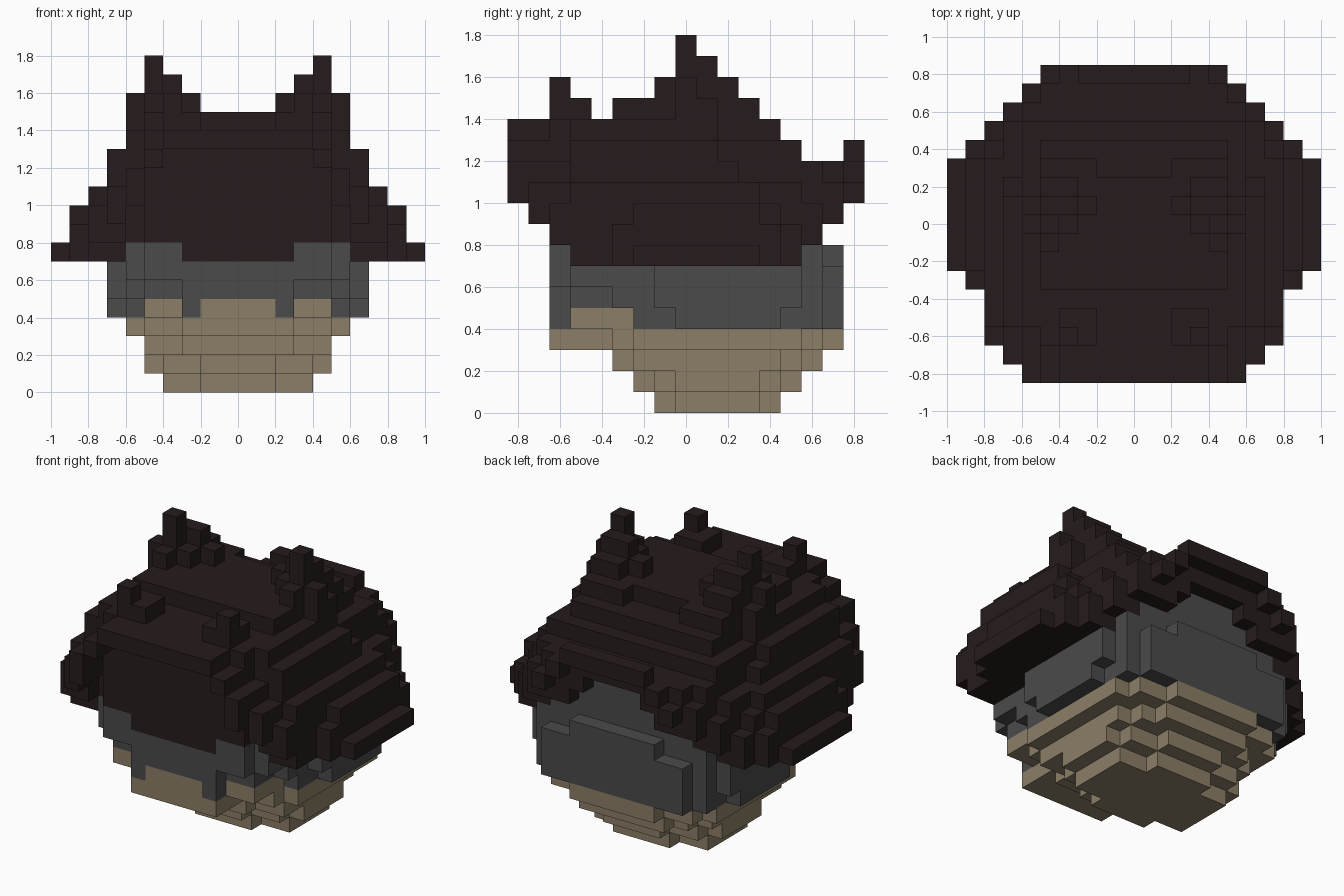
import bpy, bmesh, math

if "Cube" in bpy.data.objects:
    bpy.data.objects.remove(bpy.data.objects["Cube"], do_unlink=True)

UNIT = 0.1  # size of one block


def material(name, color):
    m = bpy.data.materials.new(name)
    m.diffuse_color = (*color, 1)
    m.use_nodes = True
    bsdf = m.node_tree.nodes["Principled BSDF"]
    bsdf.inputs["Base Color"].default_value = (*color, 1)
    bsdf.inputs["Roughness"].default_value = 0.9
    return m


cells = {}  # block position -> part name


def fill(part, *boxes):
    """Boxes are (x0, x1, y0, y1, z0, z1) in blocks, mirrored in x; y counts from the front."""
    for x0, x1, y0, y1, z0, z1 in boxes:
        for x in range(x0, x1):
            for y in range(y0, y1):
                for z in range(z0, z1):
                    cells[(x, y, z)] = part
                    cells[(-1 - x, y, z)] = part


# Stepped tan bowl, with the chin slab reaching forward
fill("base",
     (0, 4, 8, 12, 0, 1), (0, 2, 7, 13, 0, 1),
     (0, 5, 8, 12, 1, 2), (0, 4, 7, 13, 1, 2), (0, 2, 6, 14, 1, 2),
     (0, 5, 6, 13, 2, 3), (0, 4, 6, 14, 2, 3), (0, 3, 5, 15, 2, 3),
     (0, 6, 6, 14, 3, 4), (0, 5, 5, 15, 3, 4), (0, 3, 2, 16, 3, 4))

# Grey walls, with back slab and ledge
fill("walls",
     (0, 7, 8, 13, 4, 5), (0, 7, 7, 14, 5, 7),
     (0, 6, 6, 15, 4, 5), (0, 6, 5, 15, 5, 6), (0, 6, 3, 15, 6, 8),
     (0, 5, 3, 16, 4, 7), (0, 3, 2, 16, 4, 8), (0, 5, 2, 5, 6, 8))

# Tan lower front between the grey teeth
fill("base", (3, 5, 3, 6, 4, 5), (0, 2, 2, 6, 4, 5))

# Dark recessed front and the core under the roof
fill("roof", (0, 6, 3, 14, 8, 13), (0, 5, 2, 4, 8, 13), (0, 3, 2, 4, 7, 8))

# Grey wall under the back arch
fill("walls", (0, 5, 13, 15, 8, 11))

# Side eaves, stepping inward layer by layer
fill("roof",
     (6, 10, 6, 12, 7, 8), (6, 9, 5, 13, 7, 8), (6, 8, 3, 14, 7, 8),
     (6, 9, 5, 13, 8, 9), (6, 8, 2, 14, 8, 9), (6, 7, 2, 15, 8, 9),
     (6, 9, 6, 12, 9, 10), (6, 8, 2, 13, 9, 10), (6, 7, 1, 15, 9, 10),
     (6, 8, 3, 12, 10, 11), (6, 7, 1, 14, 10, 11),
     (6, 7, 3, 11, 11, 12), (6, 7, 3, 10, 12, 13))

# Front arch of the hood, stepping down to the sides
fill("roof",
     (5, 6, 0, 4, 10, 12), (4, 5, 0, 3, 12, 13), (0, 4, 0, 3, 13, 14))

# Pointed back arch of the hood, with a raised lip along its rear edge
fill("roof",
     (5, 6, 13, 15, 8, 12), (5, 6, 15, 16, 9, 11), (3, 5, 14, 16, 9, 12),
     (2, 3, 14, 16, 10, 12), (0, 2, 14, 16, 11, 12),
     (4, 5, 16, 17, 10, 11), (3, 4, 16, 17, 11, 12), (0, 3, 16, 17, 12, 13))

# Upper roof layers
fill("roof",
     (0, 5, 3, 14, 12, 13), (0, 5, 2, 13, 13, 14), (0, 6, 3, 10, 13, 14),
     (0, 5, 5, 11, 14, 15), (2, 5, 5, 12, 14, 15), (5, 6, 8, 10, 14, 15))

# Pointed ears
fill("roof",
     (2, 3, 9, 10, 15, 16), (3, 5, 8, 11, 15, 16),
     (4, 5, 7, 9, 15, 16), (5, 6, 8, 9, 15, 16),
     (4, 5, 8, 10, 16, 17), (3, 4, 9, 10, 16, 17), (4, 5, 8, 9, 17, 18))

# Small front horns
fill("roof", (2, 4, 2, 4, 14, 15), (3, 4, 2, 3, 15, 16))

materials = {
    "roof": material("dark brown", (0.0195, 0.0115, 0.0115)),
    "walls": material("slate grey", (0.069, 0.069, 0.069)),
    "base": material("tan", (0.26, 0.21, 0.137)),
}


def build(part):
    """Skin the outer faces of one part's blocks."""
    bm = bmesh.new()
    verts = {}

    def vert(p):
        if p not in verts:
            verts[p] = bm.verts.new((p[0] * UNIT, (p[1] - 8.5) * UNIT, p[2] * UNIT))
        return verts[p]

    for cell, owner in cells.items():
        if owner != part:
            continue
        for axis in range(3):
            for side in (0, 1):
                near = list(cell)
                near[axis] += 2 * side - 1
                if tuple(near) in cells:
                    continue
                corners = []
                for u, v in ((0, 0), (1, 0), (1, 1), (0, 1)):
                    p = list(cell)
                    p[axis] += side
                    p[(axis + 1) % 3] += u
                    p[(axis + 2) % 3] += v
                    corners.append(vert(tuple(p)))
                bm.faces.new(corners if side else corners[::-1])
    # Merge flat runs of block faces
    bmesh.ops.dissolve_limit(bm, angle_limit=math.radians(1),
                             verts=bm.verts[:], edges=bm.edges[:])
    mesh = bpy.data.meshes.new(part)
    bm.to_mesh(mesh)
    bm.free()
    mesh.materials.append(materials[part])
    bpy.context.collection.objects.link(bpy.data.objects.new(part, mesh))


for part in materials:
    build(part)
